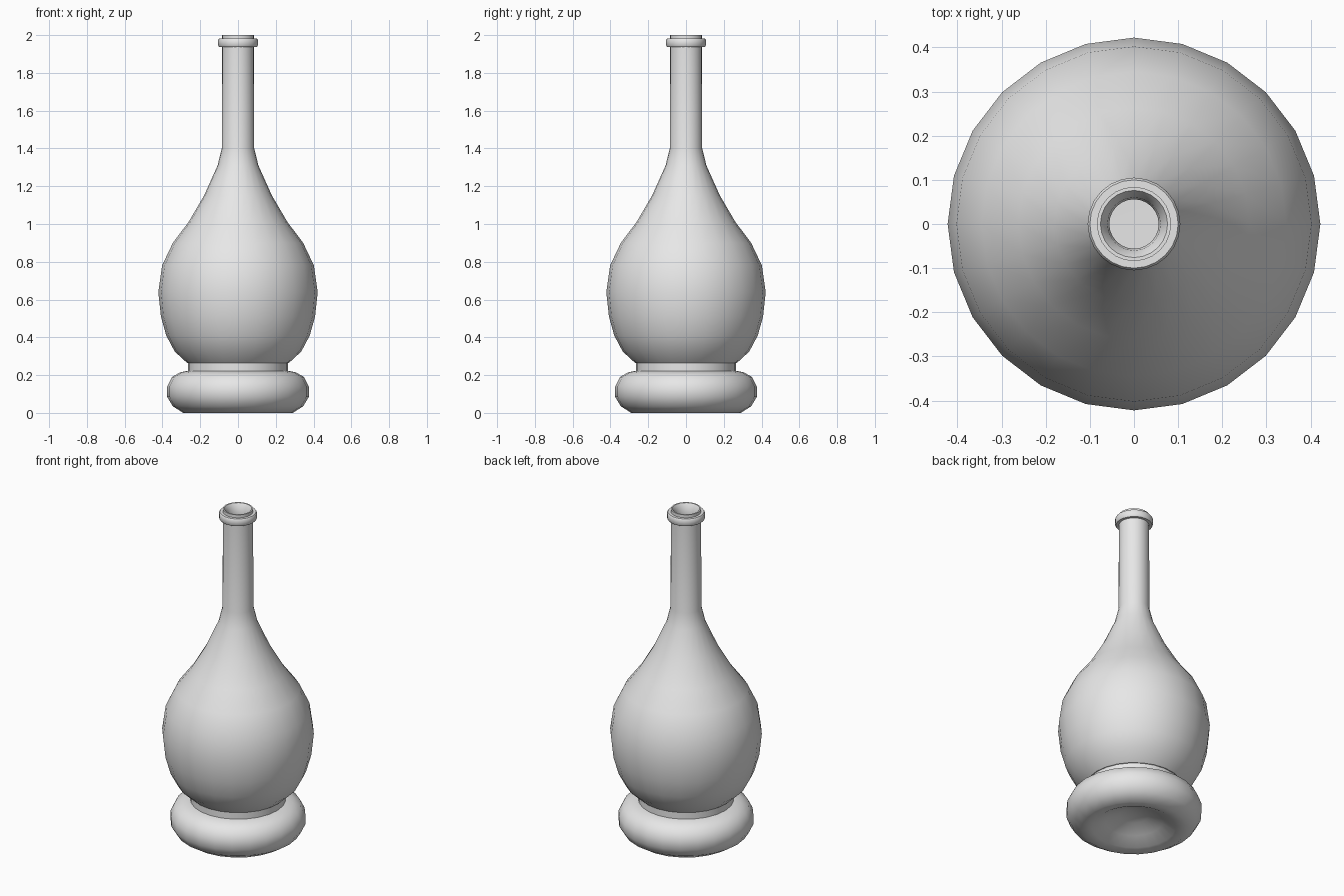
import bpy
import bmesh
from math import tau, radians
from mathutils import Vector

SIDES = 24

cube = bpy.data.objects.get("Cube")
if cube:
    bpy.data.objects.remove(cube, do_unlink=True)

# Single grey finish
grey = bpy.data.materials.new("plain_grey")
grey.use_nodes = True
colour = (0.8, 0.8, 0.8, 1)
grey.diffuse_color = colour
for node in grey.node_tree.nodes:
    if node.type == "BSDF_PRINCIPLED":
        node.inputs["Base Color"].default_value = colour


def lathe(name, profile, closed=False):
    """Turn a (radius, height) profile around the z axis."""
    bm = bmesh.new()
    verts = [bm.verts.new(Vector((r, 0, z))) for r, z in profile]
    edges = [bm.edges.new(pair) for pair in zip(verts, verts[1:])]
    if closed:
        edges.append(bm.edges.new((verts[-1], verts[0])))
    bmesh.ops.spin(bm, geom=verts + edges, cent=(0, 0, 0), axis=(0, 0, 1),
                   angle=tau, steps=SIDES, use_merge=False)
    bmesh.ops.remove_doubles(bm, verts=bm.verts[:], dist=0.0005)
    bmesh.ops.recalc_face_normals(bm, faces=bm.faces[:])
    mesh = bpy.data.meshes.new(name)
    bm.to_mesh(mesh)
    bm.free()
    mesh.materials.append(grey)
    obj = bpy.data.objects.new(name, mesh)
    bpy.context.collection.objects.link(obj)
    bpy.ops.object.select_all(action="DESELECT")
    obj.select_set(True)
    bpy.context.view_layer.objects.active = obj
    bpy.ops.object.shade_smooth_by_angle(angle=radians(42))
    return obj


# Cushion-shaped foot with a hollow underside
lathe("foot", [
    (0, 0.09), (0.08, 0.08), (0.16, 0.045), (0.23, 0.008), (0.29, 0),
    (0.345, 0.035), (0.375, 0.085), (0.375, 0.14), (0.35, 0.19),
    (0.305, 0.215), (0.26, 0.224), (0, 0.224)])

# Narrow collar between foot and bottle
lathe("collar", [(0, 0.215), (0.265, 0.215), (0.265, 0.265), (0, 0.265)])

# Bulb, shoulder and neck, followed by the inner wall
outer = [
    (0.27, 0.265), (0.335, 0.325), (0.38, 0.41), (0.408, 0.51),
    (0.422, 0.64), (0.402, 0.78), (0.345, 0.9), (0.262, 1.01),
    (0.18, 1.15), (0.108, 1.31), (0.086, 1.4), (0.084, 1.94),
    (0.084, 2), (0.076, 2), (0.06, 1.975)]
inner = [(r - 0.028, z) for r, z in reversed(outer[1:-3])]
lathe("bottle", [(0, 0.265)] + outer + inner + [(0, 0.31)])

# Raised ring around the mouth
lathe("lip_ring", [(0.08, 1.938), (0.1, 1.938), (0.105, 1.945),
                   (0.105, 1.975), (0.1, 1.982), (0.08, 1.982)], closed=True)
